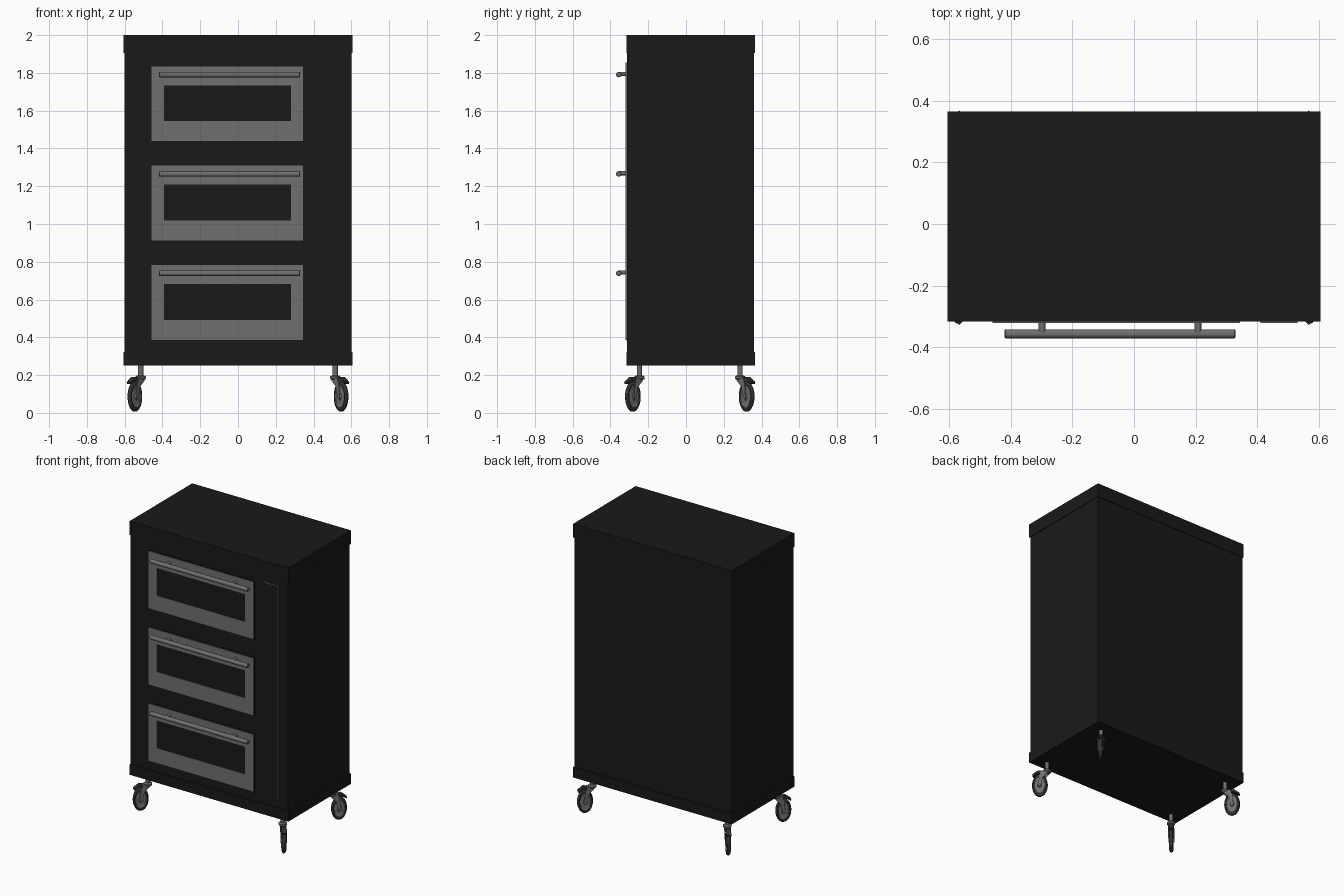
import bpy, bmesh, math
from mathutils import Matrix, Vector

if "Cube" in bpy.data.objects:
    bpy.data.objects.remove(bpy.data.objects["Cube"])


def material(name, v):
    m = bpy.data.materials.new(name)
    m.diffuse_color = (v, v, v, 1)
    m.use_nodes = True
    m.node_tree.nodes["Principled BSDF"].inputs["Base Color"].default_value = m.diffuse_color
    return m


DARK = material("dark_enamel", 0.01)
RUBBER = material("rubber", 0.03)
STEEL = material("steel", 0.16)


def add(name, bm, mat, smooth=False):
    bmesh.ops.recalc_face_normals(bm, faces=bm.faces)
    me = bpy.data.meshes.new(name)
    bm.to_mesh(me)
    bm.free()
    me.materials.append(mat)
    ob = bpy.data.objects.new(name, me)
    bpy.context.collection.objects.link(ob)
    if smooth:
        bpy.ops.object.select_all(action='DESELECT')
        ob.select_set(True)
        bpy.context.view_layer.objects.active = ob
        bpy.ops.object.shade_smooth_by_angle(angle=math.radians(35))
    return ob


def box(name, x, y, z, mat):
    bm = bmesh.new()
    size = [b - a for a, b in (x, y, z)]
    mid = [(a + b) / 2 for a, b in (x, y, z)]
    bmesh.ops.create_cube(bm, size=1, matrix=Matrix.Translation(mid) @ Matrix.Diagonal((*size, 1)))
    return add(name, bm, mat)


def frame(name, x, z, ix, iz, y0, y1, mat):
    """Rectangular plate in the xz plane with a rectangular opening."""
    bm = bmesh.new()
    rings = []
    for (a, b), (c, d) in ((x, z), (ix, iz)):
        for y in (y0, y1):
            rings.append([bm.verts.new(p) for p in ((a, y, c), (b, y, c), (b, y, d), (a, y, d))])
    ob, of, ib, i_f = rings
    for r, s in ((ob, of), (of, i_f), (i_f, ib), (ib, ob)):
        for k in range(4):
            n = (k + 1) % 4
            bm.faces.new((r[k], r[n], s[n], s[k]))
    return add(name, bm, mat)


def lathe(name, profile, axis, loc, mat, segs=32, zscale=1.0):
    """Revolve (radius, height) points about the given axis."""
    bm = bmesh.new()
    vs = [bm.verts.new((r, 0, h)) for r, h in profile]
    es = [bm.edges.new(p) for p in zip(vs, vs[1:])]
    bmesh.ops.spin(bm, geom=vs + es, cent=(0, 0, 0), axis=(0, 0, 1),
                   angle=2 * math.pi, steps=segs, use_duplicate=False)
    bmesh.ops.remove_doubles(bm, verts=bm.verts, dist=1e-5)
    rot = Vector((0, 0, 1)).rotation_difference(Vector(axis)).to_matrix().to_4x4()
    bm.transform(Matrix.Translation(loc) @ Matrix.Diagonal((1, 1, zscale, 1)) @ rot)
    return add(name, bm, mat, True)


def rod(name, loc, axis, r, length, mat, segs=20):
    h = length / 2
    b = min(0.003, r * 0.2)
    return lathe(name, [(0, -h), (r - b, -h), (r, b - h), (r, h - b), (r - b, h), (0, h)],
                 axis, loc, mat, segs)


def plate(name, pts, y0, y1, mat):
    """Outline in xz extruded along y."""
    bm = bmesh.new()
    f = bm.faces.new([bm.verts.new((x, y0, z)) for x, z in pts])
    ext = bmesh.ops.extrude_face_region(bm, geom=[f])["geom"]
    bmesh.ops.translate(bm, vec=(0, y1 - y0, 0), verts=[v for v in ext if isinstance(v, bmesh.types.BMVert)])
    return add(name, bm, mat)


# Cabinet with wider top and bottom bands
box("cabinet_body", (-0.6, 0.6), (-0.312, 0.36), (0.26, 1.99), DARK)
box("top_band", (-0.605, 0.605), (-0.316, 0.365), (1.905, 2.0), DARK)
box("bottom_band", (-0.605, 0.605), (-0.316, 0.365), (0.25, 0.322), DARK)

# Three oven doors, each with window and handle
for i in range(3):
    z = 0.387 + 0.526 * i
    n = f"door_{i + 1}"
    box(n + "_gasket", (-0.464, 0.349), (-0.316, -0.3), (z - 0.004, z + 0.4), DARK)
    frame(n + "_frame", (-0.458, 0.344), (z, z + 0.396), (-0.393, 0.28), (z + 0.105, z + 0.295),
          -0.305, -0.321, STEEL)
    box(n + "_window", (-0.393, 0.28), (-0.318, -0.3), (z + 0.105, z + 0.295), DARK)
    rod(n + "_handle_bar", (-0.045, -0.356, z + 0.352), (1, 0, 0), 0.0145, 0.748, STEEL)
    for s, x in (("left", -0.298), ("right", 0.207)):
        rod(f"{n}_handle_post_{s}", (x, -0.334, z + 0.356), (0, 1, 0), 0.011, 0.045, STEEL, 16)

# Control column
box("control_panel", (0.413, 0.527), (-0.319, -0.3), (0.391, 1.852), DARK)
frame("control_panel_trim", (0.41, 0.53), (0.388, 1.855), (0.4135, 0.5265), (0.3915, 1.8515),
      -0.305, -0.32, STEEL)

# Caster parts, built once with +x pointing outwards
W = (0.046, 0, 0.087)
tyre = [(0.036, -0.011), (0.042, -0.013), (0.047, -0.010), (0.0505, -0.004),
        (0.0505, 0.004), (0.047, 0.010), (0.042, 0.013), (0.036, 0.011), (0.036, -0.011)]
disc = [(0, -0.015), (0.010, -0.015), (0.013, -0.010), (0.033, -0.008), (0.037, -0.011),
        (0.037, 0.011), (0.033, 0.008), (0.013, 0.010), (0.010, 0.015), (0, 0.015)]
leg = [(-0.018, 0.186), (0.034, 0.186), (0.048, 0.155), (0.054, 0.082), (0.046, 0.074),
       (0.038, 0.082), (0.024, 0.140), (-0.004, 0.166)]
tab = [(0.03, 0.186), (0.058, 0.19), (0.094, 0.163), (0.09, 0.153), (0.06, 0.172), (0.03, 0.172)]
parts = [
    lathe("caster_tyre", tyre, (0, 1, 0), W, RUBBER, 32, 1.6),
    lathe("caster_wheel_disc", disc, (0, 1, 0), W, STEEL, 32, 1.6),
    rod("caster_stem", (0, 0, 0.222), (0, 0, 1), 0.0135, 0.07, STEEL),
    lathe("caster_swivel_head", [(0, 0.176), (0.02, 0.176), (0.027, 0.183), (0.027, 0.192),
                                 (0.018, 0.199), (0, 0.199)], (0, 0, 1), (0, 0, 0), STEEL, 24),
    plate("caster_fork_left", leg, 0.015, 0.019, STEEL),
    plate("caster_fork_right", leg, -0.019, -0.015, STEEL),
    plate("caster_fork_crown", [(-0.018, 0.178), (0.04, 0.176), (0.034, 0.187), (-0.018, 0.187)],
          -0.019, 0.019, STEEL),
    plate("caster_brake_tab", tab, -0.016, 0.016, RUBBER),
]

# Place the four casters, each turned towards its corner
corners = [(0.515, -0.247), (0.515, 0.287), (-0.515, 0.287), (-0.515, -0.247)]
for k, (x, y) in enumerate(corners):
    turn = Matrix.Translation((x, y, 0)) @ Matrix.Rotation(math.radians(-48 if k == 0 else (48, 132, -132)[k - 1]), 4, 'Z')
    for p in parts:
        ob = p if k == 3 else p.copy()
        if k < 3:
            bpy.context.collection.objects.link(ob)
        ob.matrix_world = turn
